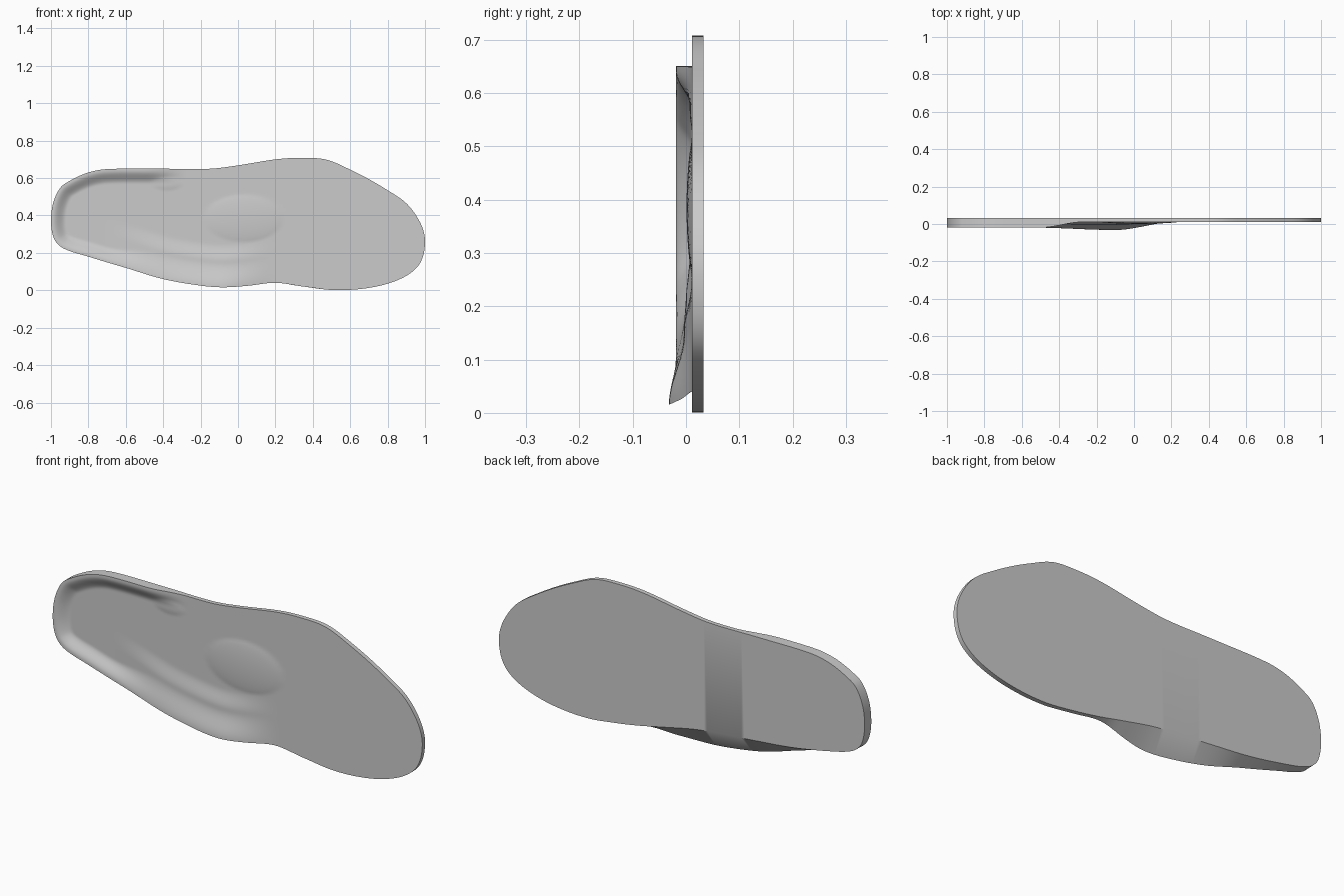
import bpy, bmesh, math
from mathutils import Vector
from mathutils.kdtree import KDTree

if "Cube" in bpy.data.objects:
    bpy.data.objects.remove(bpy.data.objects["Cube"])

NX, NV = 180, 64          # stations along the foot, divisions across
Y_BACK, Y_FLOOR = 0.033, 0.011

# Outlines as (x, z): lateral edge, medial edge at the foot side, medial edge at the flat base
LATERAL = [(-1, .37), (-.99, .46), (-.95, .548), (-.9, .585), (-.8, .63), (-.7, .648), (-.4, .65),
           (-.15, .65), (0, .668), (.2, .70), (.33, .708), (.47, .699), (.6, .645), (.8, .535),
           (.9, .465), (.97, .37), (1, .26)]
MEDIAL_END = [(.35, .02), (.52, .001), (.7, .013), (.85, .053), (.95, .115), (.985, .17), (1, .26)]
MEDIAL = [(-1, .37), (-.985, .28), (-.95, .235), (-.9, .21), (-.8, .18), (-.6, .12), (-.4, .06),
          (-.2, .025), (-.08, .016), (.05, .024), (.2, .04)] + MEDIAL_END
MEDIAL_BASE = [(-1, .37), (-.985, .28), (-.95, .237), (-.9, .214), (-.8, .19), (-.6, .155),
               (-.4, .135), (-.1, .107), (.1, .068), (.22, .042)] + MEDIAL_END


def angle(x):
    return math.acos(max(-1, min(1, -x)))


def spline(points, x):
    """Smooth curve through the points, parametrised so that both ends close round."""
    t = angle(x)
    ts = [angle(p[0]) for p in points]
    zs = [p[1] for p in points]
    n = len(ts)

    def slope(i):
        a, b = max(i - 1, 0), min(i + 1, n - 1)
        return (zs[b] - zs[a]) / (ts[b] - ts[a])
    i = next((k for k in range(n - 1) if t <= ts[k + 1]), n - 2)
    h = ts[i + 1] - ts[i]
    s = (t - ts[i]) / h
    return ((2 * s**3 - 3 * s**2 + 1) * zs[i] + (s**3 - 2 * s**2 + s) * h * slope(i)
            + (3 * s**2 - 2 * s**3) * zs[i + 1] + (s**3 - s**2) * h * slope(i + 1))


def step(a, b, v):
    s = max(0, min(1, (v - a) / (b - a)))
    return s * s * (3 - 2 * s)


def dome(x, z, cx, cz, rx, rz):
    r = ((x - cx) / rx) ** 2 + ((z - cz) / rz) ** 2
    return max(0, 1 - r) ** 0.8


xs = [-math.cos(math.pi * i / NX) for i in range(NX + 1)]
edges = [(spline(MEDIAL, x), spline(LATERAL, x), spline(MEDIAL_BASE, x)) for x in xs]

# Distance lookup to the outline
outline = [Vector((x, 0, e[k])) for x, e in zip(xs, edges) for k in (0, 1)]
tree = KDTree(len(outline))
for k, p in enumerate(outline):
    tree.insert(p, k)
tree.balance()


def surface(x, z, lo, hi):
    """Height of the foot side: heel cup, arch support and metatarsal pad."""
    d = tree.find(Vector((x, 0, z)))[2]
    if z > (lo + hi) / 2:
        rise = 0.030 * (1 - step(-.5, -.27, x)) * (1 - step(.01, .08, d))
    else:
        height = (0.030 + 0.013 * step(-.55, -.1, x)) * (1 - step(-.1, .22, x))
        arch = step(-.72, -.4, x)
        wall = 1 - step(.01 * (1 - arch), .08 + .05 * arch, d)
        shelf = 1 - step(.14, .23, d)
        rise = height * (wall * (1 - .35 * arch) + .35 * arch * shelf)
    rise += 0.010 * dome(x, z, .03, .385, .21, .125)
    rise += 0.004 * dome(x, z, -.38, .57, .08, .035)
    return Y_FLOOR - rise


# Insole body: contoured front, flat back, side walls flaring out under the arch
bm = bmesh.new()
front, back = [], []
for x, (lo, hi, base) in zip(xs, edges):
    zs = [lo + (hi - lo) * j / NV for j in range(NV + 1)]
    front.append([bm.verts.new((x, surface(x, z, lo, hi), z)) for z in zs])
    back.append([bm.verts.new((x, Y_BACK, z)) for z in (base, hi)])
for i in range(NX):
    f, g, b, c = front[i], front[i + 1], back[i], back[i + 1]
    for j in range(NV):
        bm.faces.new((f[j], g[j], g[j + 1], f[j + 1]))
    bm.faces.new((b[0], b[1], c[1], c[0]))
    bm.faces.new((f[0], b[0], c[0], g[0]))
    bm.faces.new((f[NV], g[NV], c[1], b[1]))
bmesh.ops.remove_doubles(bm, verts=bm.verts, dist=1e-5)
bmesh.ops.recalc_face_normals(bm, faces=bm.faces)
mesh = bpy.data.meshes.new("insole")
bm.to_mesh(mesh)
bm.free()
insole = bpy.data.objects.new("insole", mesh)
bpy.context.collection.objects.link(insole)
bpy.context.view_layer.objects.active = insole
insole.select_set(True)
bpy.ops.object.shade_smooth_by_angle(angle=math.radians(35))
